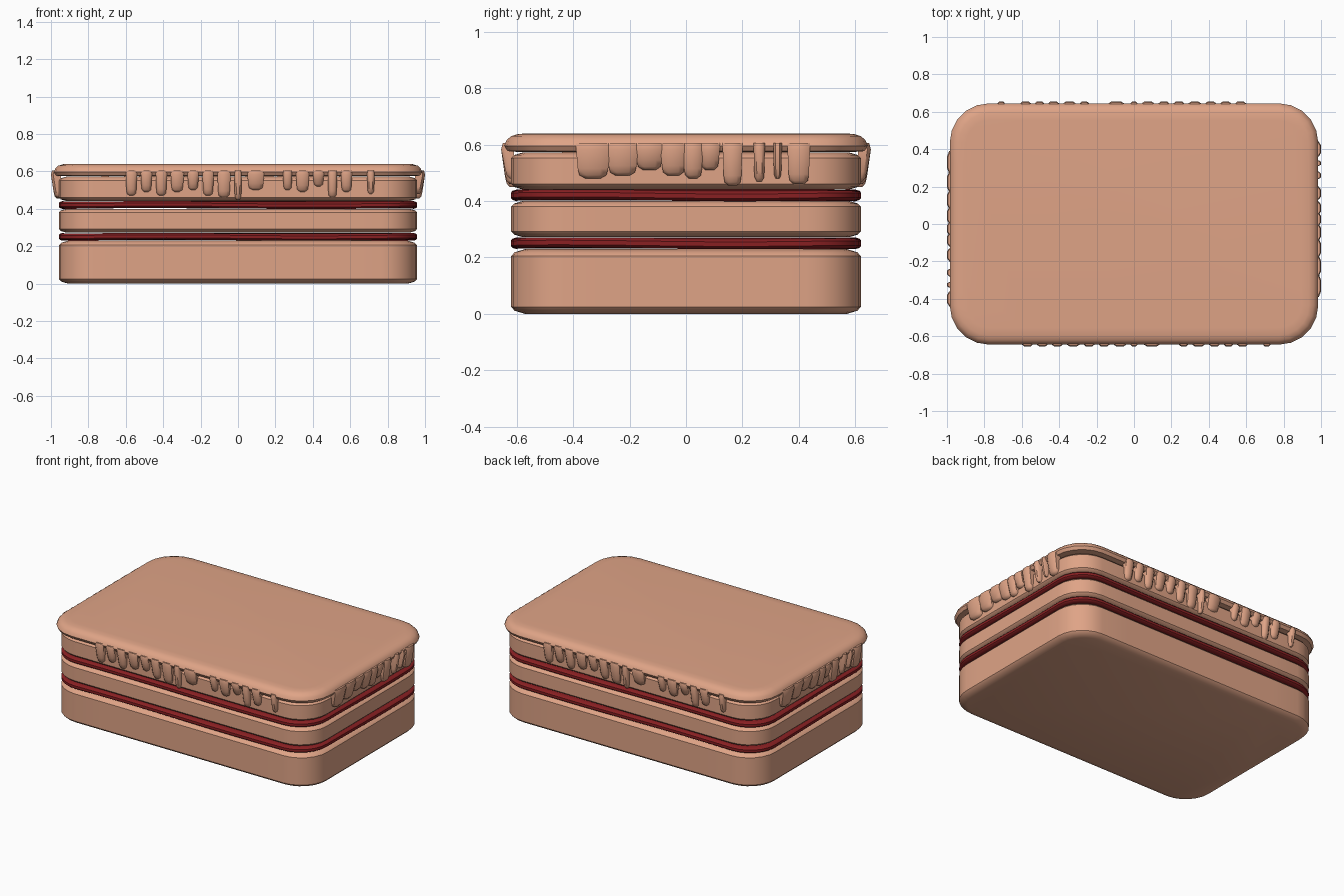
import bpy, bmesh, math
from mathutils import Matrix

cube = bpy.data.objects.get("Cube")
if cube:
    bpy.data.objects.remove(cube, do_unlink=True)


def material(name, rgb):
    m = bpy.data.materials.new(name)
    m.use_nodes = True
    m.diffuse_color = (*rgb, 1)
    m.node_tree.nodes["Principled BSDF"].inputs["Base Color"].default_value = (*rgb, 1)
    return m


peach = material("peach", (0.74, 0.37, 0.24))
jam_red = material("jam red", (0.25, 0.014, 0.016))


def finish(bm, name, mat, angle=35):
    bmesh.ops.recalc_face_normals(bm, faces=bm.faces)
    mesh = bpy.data.meshes.new(name)
    bm.to_mesh(mesh)
    bm.free()
    mesh.materials.append(mat)
    ob = bpy.data.objects.new(name, mesh)
    bpy.context.collection.objects.link(ob)
    bpy.ops.object.select_all(action="DESELECT")
    ob.select_set(True)
    bpy.context.view_layer.objects.active = ob
    bpy.ops.object.shade_smooth_by_angle(angle=math.radians(angle))
    return ob


def outline(hx, hy, radius, inset, steps):
    """Rounded rectangle, with extra points along the straight sides."""
    r = radius - inset
    pts = []
    for i, (sx, sy) in enumerate([(1, 1), (-1, 1), (-1, -1), (1, -1)]):
        cx, cy = sx * (hx - radius), sy * (hy - radius)
        for k in range(steps + 1):
            a = math.pi / 2 * (i + k / steps)
            pts.append((cx + r * math.cos(a), cy + r * math.sin(a)))
    full = []
    for i, (x, y) in enumerate(pts):
        full.append((x, y))
        nx, ny = pts[(i + 1) % len(pts)]
        if math.hypot(nx - x, ny - y) > 0.5:
            full += [(x + (nx - x) * t / 8, y + (ny - y) * t / 8) for t in range(1, 8)]
    return full


def slab(name, hx, hy, radius, profile, mat, steps=6, wave=0.0):
    """Loft a rounded rectangle through (inset, height) pairs."""
    bm = bmesh.new()
    rings = []
    for inset, z in profile:
        rings.append([bm.verts.new((x, y, z + wave * math.sin(4 * x + 5 * y)))
                      for x, y in outline(hx, hy, radius, inset, steps)])
    n = len(rings[0])
    for a, b in zip(rings, rings[1:]):
        for i in range(n):
            j = (i + 1) % n
            bm.faces.new((a[i], a[j], b[j], b[i]))
    bm.faces.new(rings[0])
    bm.faces.new(rings[-1])
    return finish(bm, name, mat)


def layer(name, bottom, top, mat, edge, wave=0.0):
    slab(name, 0.957, 0.62, 0.19,
         [(edge * 2, bottom), (edge * 0.5, bottom + edge * 0.45), (0, bottom + edge),
          (0, top - edge), (edge * 0.5, top - edge * 0.45), (edge * 2, top)],
         mat, wave=wave)


# Cake and jam layers
layer("bottom_cake", 0.0, 0.229, peach, 0.024)
layer("lower_jam", 0.232, 0.268, jam_red, 0.01, 0.003)
layer("middle_cake", 0.272, 0.4, peach, 0.02)
layer("upper_jam", 0.402, 0.438, jam_red, 0.01, 0.003)
layer("top_cake", 0.441, 0.572, peach, 0.02)

# Icing cap
slab("icing_cap", 0.985, 0.645, 0.21,
     [(0.05, 0.574), (0.012, 0.577), (0, 0.596), (0.008, 0.615),
      (0.024, 0.63), (0.05, 0.638), (0.09, 0.64)], peach, steps=5)

# Icing drips as (start, end, lowest height) along each side
long_drips = [(-0.6, -0.54, 0.47), (-0.52, -0.46, 0.49), (-0.44, -0.38, 0.47),
              (-0.36, -0.29, 0.49), (-0.27, -0.21, 0.5), (-0.19, -0.13, 0.47),
              (-0.11, -0.04, 0.46), (-0.02, 0.02, 0.45), (0.05, 0.14, 0.5),
              (0.24, 0.29, 0.5), (0.31, 0.38, 0.49), (0.4, 0.46, 0.52),
              (0.48, 0.53, 0.46), (0.55, 0.61, 0.49), (0.69, 0.73, 0.48)]
short_drips = [(-0.39, -0.27, 0.48), (-0.28, -0.17, 0.49), (-0.18, -0.08, 0.51),
               (-0.09, 0.0, 0.49), (-0.01, 0.06, 0.48), (0.05, 0.12, 0.51),
               (0.13, 0.2, 0.455), (0.24, 0.28, 0.47), (0.31, 0.34, 0.48),
               (0.36, 0.44, 0.46)]


def drips(name, spans, reach, wall, turn):
    """Tapered tongues hanging from the icing rim."""
    bm = bmesh.new()
    for start, end, low in spans:
        mid, half = (start + end) / 2, (end - start) / 2
        rings = []
        for z, out, width in [(0.605, 0, 1), (0.583, 0.006, 1), (low + 0.035, -0.008, 0.9),
                              (low + 0.012, -0.014, 0.8), (low, -0.024, 0.45)]:
            w = half * width
            section = [(mid - w, wall - 0.01), (mid - w, reach + out - 0.012),
                       (mid - w * 0.5, reach + out), (mid + w * 0.5, reach + out),
                       (mid + w, reach + out - 0.012), (mid + w, wall - 0.01)]
            rings.append([bm.verts.new((u, -d, z)) for u, d in section])
        for a, b in zip(rings, rings[1:]):
            for i in range(6):
                j = (i + 1) % 6
                bm.faces.new((a[i], a[j], b[j], b[i]))
        bm.faces.new(rings[0])
        bm.faces.new(rings[-1])
    bm.transform(Matrix.Rotation(math.radians(turn), 4, "Z"))
    finish(bm, name, peach, 50)


for side, spans, reach, wall, turn in [
        ("front", long_drips, 0.65, 0.62, 0), ("left", short_drips, 0.994, 0.957, 90),
        ("back", long_drips, 0.65, 0.62, 180), ("right", short_drips, 0.994, 0.957, 270)]:
    drips(side + "_icing_drips", spans, reach, wall, turn)
